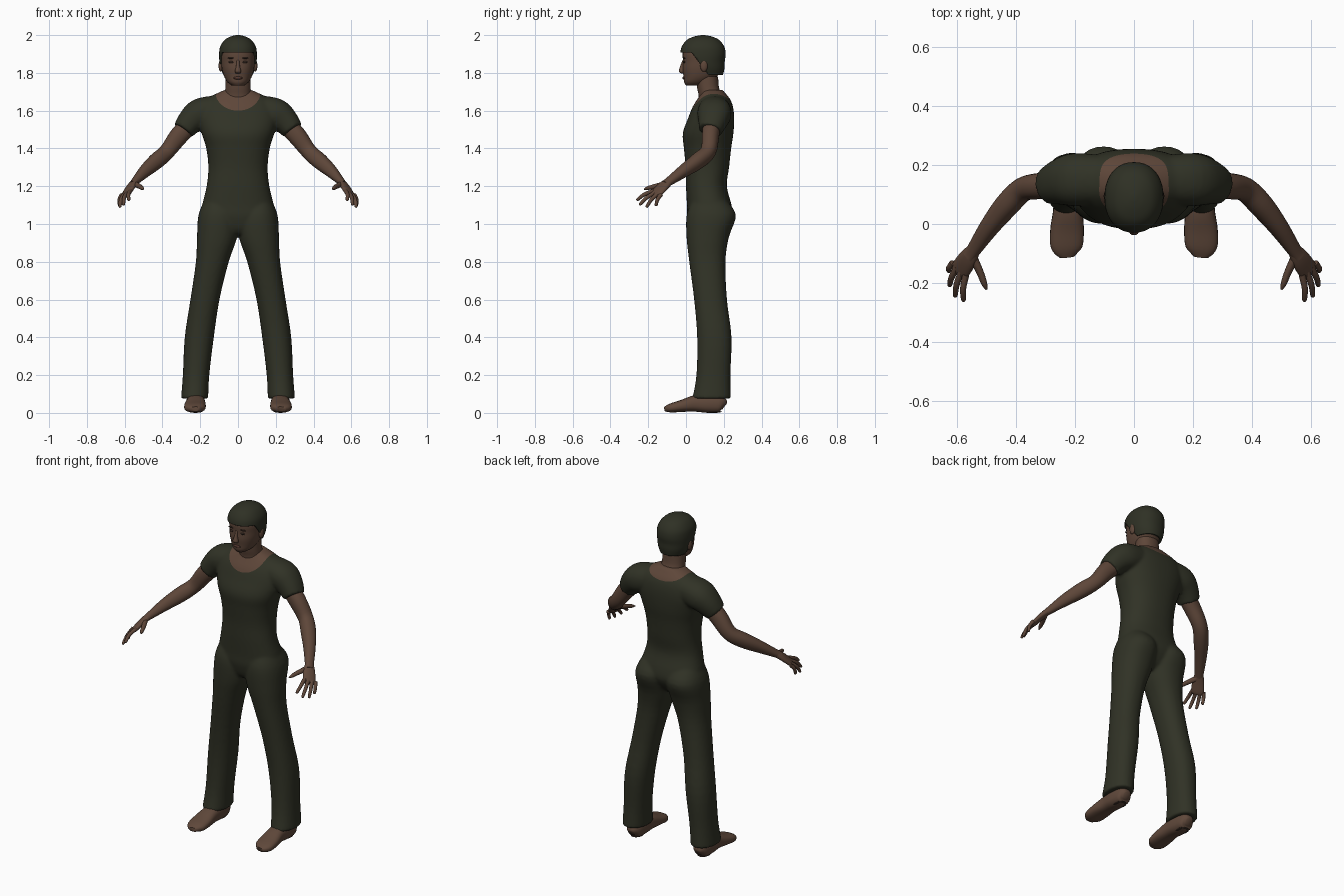
import bpy, bmesh, math
from mathutils import Vector, Matrix

if "Cube" in bpy.data.objects:
    bpy.data.objects.remove(bpy.data.objects["Cube"])


def material(name, rgb):
    m = bpy.data.materials.new(name)
    m.diffuse_color = (*rgb, 1)
    m.use_nodes = True
    m.node_tree.nodes["Principled BSDF"].inputs["Base Color"].default_value = m.diffuse_color
    return m


CLOTH = material("dark olive cloth", (0.030, 0.032, 0.019))
SKIN = material("brown skin", (0.112, 0.062, 0.041))
HAIR = material("dark hair", (0.028, 0.030, 0.018))
SHOE = material("brown leather", (0.115, 0.065, 0.043))
DARK = material("dark brown", (0.035, 0.021, 0.015))
LIP = material("lip brown", (0.085, 0.038, 0.028))


def spline(rows, steps):
    """Smooth interpolation of the section rows."""
    out = []
    for i in range(len(rows) - 1):
        p = [rows[max(0, min(len(rows) - 1, i + k))] for k in (-1, 0, 1, 2)]
        for s in range(steps):
            t = s / steps
            out.append([0.5 * (2 * b + (c - a) * t + (2 * a - 5 * b + 4 * c - d) * t * t
                               + (3 * b - a - 3 * c + d) * t ** 3) for a, b, c, d in zip(*p)])
    return out + [list(rows[-1])]


def loft(bm, rows, n=32, steps=4, side=None, power=2.2, mirror=False):
    """Skin over rounded sections (x, y, z, half width, half depth).
    Sections lie level, or square to the path if a side vector is given."""
    pts = spline(rows, steps)
    for sign in ((1, -1) if mirror else (1,)):
        rings = []
        for i, (x, y, z, a, b) in enumerate(pts):
            u, v = Vector((1, 0, 0)), Vector((0, 1, 0))
            if side:
                t = (Vector(pts[min(i + 1, len(pts) - 1)][:3]) - Vector(pts[max(i - 1, 0)][:3])).normalized()
                u = Vector(side)
                u = (u - t * u.dot(t)).normalized()
                v = t.cross(u)
            ring = []
            for k in range(n):
                c, s = math.cos(math.tau * k / n), math.sin(math.tau * k / n)
                co = (Vector((x, y, z))
                      + u * max(a, 0.001) * math.copysign(abs(c) ** (2 / power), c)
                      + v * max(b, 0.001) * math.copysign(abs(s) ** (2 / power), s))
                ring.append(bm.verts.new((co.x * sign, co.y, max(co.z, 0))))
            rings.append(ring)
        for r0, r1 in zip(rings, rings[1:]):
            for k in range(n):
                j = (k + 1) % n
                bm.faces.new((r0[k], r0[j], r1[j], r1[k]))
        bm.faces.new(rings[0])
        bm.faces.new(rings[-1])


def blob(bm, centre, size, mirror=False):
    for sign in ((1, -1) if mirror else (1,)):
        m = Matrix.Translation((centre[0] * sign, *centre[1:])) @ Matrix.Diagonal((*size, 1))
        bmesh.ops.create_uvsphere(bm, u_segments=16, v_segments=10, radius=1, matrix=m)


def finish(name, bm, *mats):
    bmesh.ops.recalc_face_normals(bm, faces=bm.faces)
    for f in bm.faces:
        f.smooth = True
    me = bpy.data.meshes.new(name)
    bm.to_mesh(me)
    bm.free()
    me.set_sharp_from_angle(angle=math.radians(55))
    for m in mats:
        me.materials.append(m)
    ob = bpy.data.objects.new(name, me)
    bpy.context.collection.objects.link(ob)
    return ob


def cut_along(bm, func):
    """Cut clean edges where func is zero."""
    new = []
    for e in list(bm.edges):
        a, b = func(e.verts[0].co), func(e.verts[1].co)
        if a * b < 0:
            t = min(0.98, max(0.02, a / (a - b)))
            new.append(bmesh.utils.edge_split(e, e.verts[0], t)[1])
    bmesh.ops.connect_verts(bm, verts=new)


# Clothes: torso, sleeves and trouser legs, merged to one skin
bm = bmesh.new()
loft(bm, [(0, .11, .945, .06, .06), (0, .115, .975, .15, .09), (0, .125, 1.04, .20, .118),
          (0, .123, 1.1, .19, .118), (0, .108, 1.2, .166, .108), (0, .113, 1.3, .157, .115),
          (0, .114, 1.4, .168, .125), (0, .117, 1.48, .192, .134), (0, .133, 1.56, .212, .122),
          (0, .142, 1.62, .20, .107), (0, .147, 1.66, .17, .087), (0, .145, 1.69, .115, .066),
          (0, .14, 1.71, .07, .055)], n=48, power=2.3)
loft(bm, [(.12, .15, 1.60, .085, .08), (.2, .15, 1.582, .09, .083),
          (.25, .142, 1.545, .078, .071), (.29, .128, 1.495, .062, .057)],
     side=(0, 1, 0), mirror=True)
loft(bm, [(.230, .135, .075, .072, .102), (.222, .145, .2, .070, .09), (.205, .15, .4, .077, .091),
          (.175, .13, .6, .077, .087), (.136, .113, .8, .087, .096), (.111, .115, .93, .106, .112),
          (.103, .134, 1.05, .106, .13), (.10, .12, 1.14, .07, .08)], mirror=True)
base = finish("clothes_base", bm)
rm = base.modifiers.new("merge", 'REMESH')
rm.mode = 'VOXEL'
rm.voxel_size = 0.009
sm = base.modifiers.new("soften", 'SMOOTH')
sm.factor, sm.iterations = 0.5, 4
merged = bpy.data.meshes.new_from_object(base.evaluated_get(bpy.context.evaluated_depsgraph_get()))
bpy.data.objects.remove(base)


# Scooped neckline, deep in front and shallow behind
def neckline(co):
    depth = 0.10 if co.y < .13 else 0.05
    return (co.x / .12) ** 2 + (min(0, co.z - 1.70) / depth) ** 2 - 1


bm = bmesh.new()
bm.from_mesh(merged)
cut_along(bm, neckline)
for f in bm.faces:
    c = f.calc_center_median()
    f.material_index = 1 if c.z > 1.55 and neckline(c) < 0 else 0
finish("shirt_and_trousers", bm, CLOTH, SKIN)

# Neck and head with nose and ears
bm = bmesh.new()
loft(bm, [(0, .14, 1.62, .08, .07), (0, .13, 1.68, .071, .063), (0, .117, 1.72, .067, .058),
          (0, .11, 1.78, .066, .06)])
loft(bm, [(0, .045, 1.732, .03, .043), (0, .055, 1.75, .054, .065), (0, .075, 1.78, .073, .088),
          (0, .085, 1.82, .085, .103), (0, .09, 1.86, .09, .106), (0, .09, 1.90, .092, .108),
          (0, .09, 1.94, .085, .10), (0, .09, 1.97, .062, .075), (0, .09, 1.985, .03, .04)])
loft(bm, [(0, -.010, 1.868, .007, .008), (0, -.018, 1.835, .010, .013),
          (0, -.023, 1.808, .017, .015), (0, -.016, 1.797, .011, .010)], n=16)
blob(bm, (.091, .095, 1.838), (.012, .020, .032), mirror=True)
finish("head", bm, SKIN)

# Eyes, brows and mouth
bm = bmesh.new()
blob(bm, (.036, -.009, 1.857), (.015, .006, .006), mirror=True)
blob(bm, (.036, -.009, 1.878), (.021, .008, .004), mirror=True)
finish("eyes_and_brows", bm, DARK)
bm = bmesh.new()
blob(bm, (0, -.009, 1.773), (.024, .010, .008))
finish("mouth", bm, LIP)


# Hair cap trimmed along a hairline that drops toward the back
def hairline(co):
    return co.z - 1.908 + .12 * min(1, max(0, (co.y - .03) / .09))


bm = bmesh.new()
loft(bm, [(0, .105, 1.77, .07, .085), (0, .097, 1.82, .09, .106), (0, .09, 1.86, .098, .115),
          (0, .09, 1.90, .1, .12), (0, .09, 1.94, .094, .112), (0, .09, 1.975, .07, .085),
          (0, .09, 1.993, .038, .045), (0, .09, 2.0, .008, .01)], n=40)
cut_along(bm, hairline)
bmesh.ops.delete(bm, geom=[f for f in bm.faces if hairline(f.calc_center_median()) < 0], context='FACES')
hair = finish("hair", bm, HAIR)
so = hair.modifiers.new("thickness", 'SOLIDIFY')
so.thickness = 0.014

# Arms
bm = bmesh.new()
loft(bm, [(.24, .14, 1.54, .048, .05), (.31, .13, 1.47, .045, .05), (.375, .118, 1.385, .041, .042),
          (.43, .065, 1.335, .041, .043), (.49, -.01, 1.282, .033, .034),
          (.545, -.09, 1.225, .025, .020), (.56, -.11, 1.21, .025, .018)],
     n=24, side=(.2, 1, 0), mirror=True)
finish("arms", bm, SKIN)

# Hands: palm, four fingers and thumb
across = Vector((.045, .04, -.02))
bm = bmesh.new()
loft(bm, [(.54, -.082, 1.231, .022, .018), (.565, -.12, 1.20, .034, .017),
          (.59, -.157, 1.162, .036, .013), (.597, -.168, 1.152, .028, .008)],
     n=20, side=across, mirror=True)
tips = [(.578, -.262, 1.125), (.607, -.247, 1.10), (.626, -.210, 1.088), (.628, -.160, 1.095)]
for i, tip in enumerate(tips):
    root = Vector((.570, -.172, 1.175)) + across * (i / 3)
    tip = Vector(tip)
    mid = root.lerp(tip, .5) + Vector((.006, -.004, .006))
    end = mid.lerp(tip, .85)
    loft(bm, [(*root, .011, .011), (*mid, .010, .010), (*end, .008, .008), (*tip, .003, .003)],
         n=12, side=across, mirror=True)
loft(bm, [(.548, -.11, 1.212, .016, .014), (.523, -.162, 1.20, .013, .012),
          (.508, -.202, 1.19, .010, .010), (.50, -.222, 1.184, .003, .003)],
     n=12, side=across, mirror=True)
finish("hands", bm, SKIN)

# Shoes with ankles
bm = bmesh.new()
loft(bm, [(.225, .205, .035, .02, .02), (.225, .185, .045, .042, .043), (.225, .12, .05, .05, .05),
          (.224, .05, .05, .05, .044), (.227, -.02, .037, .057, .032),
          (.229, -.08, .026, .053, .024), (.226, -.112, .02, .025, .013)],
     n=24, side=(1, 0, 0), power=2.5, mirror=True)
loft(bm, [(.225, .135, .04, .045, .06), (.225, .14, .1, .042, .055), (.224, .145, .16, .04, .05)],
     n=20, mirror=True)
finish("shoes", bm, SHOE)

# Dark heel plates under the shoes
bm = bmesh.new()
blob(bm, (.225, .145, .006), (.034, .045, .005), mirror=True)
finish("heel_plates", bm, DARK)
